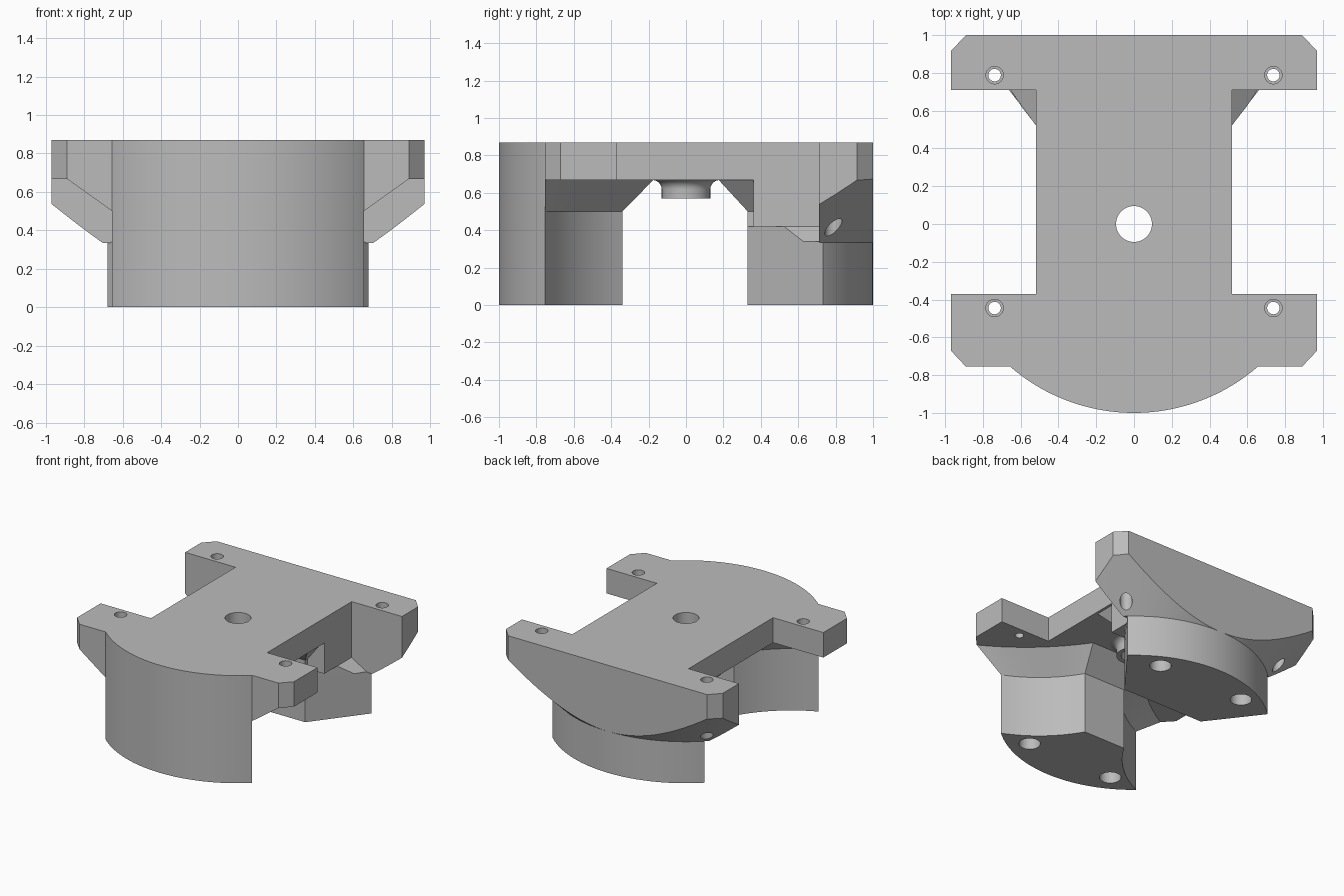
import bpy, bmesh, math
from mathutils import Vector

old = bpy.data.objects.get("Cube")
if old:
    bpy.data.objects.remove(old, do_unlink=True)

grey = bpy.data.materials.new("plain_grey")
grey.use_nodes = True
grey.diffuse_color = (0.5, 0.5, 0.5, 1)
grey.node_tree.nodes["Principled BSDF"].inputs["Base Color"].default_value = (0.5, 0.5, 0.5, 1)


def finish(name, bm):
    bmesh.ops.remove_doubles(bm, verts=bm.verts, dist=1e-5)
    bmesh.ops.recalc_face_normals(bm, faces=bm.faces)
    mesh = bpy.data.meshes.new(name)
    bm.to_mesh(mesh)
    bm.free()
    mesh.materials.append(grey)
    ob = bpy.data.objects.new(name, mesh)
    bpy.context.collection.objects.link(ob)
    return ob


def loft(name, layers):
    """Solid through stacked outlines: list of (z, points)."""
    bm = bmesh.new()
    rings = [[bm.verts.new((x, y, z)) for x, y in pts] for z, pts in layers]
    n = len(rings[0])
    bm.faces.new(rings[0])
    bm.faces.new(rings[-1])
    for a, b in zip(rings, rings[1:]):
        for i in range(n):
            j = (i + 1) % n
            bm.faces.new((a[i], a[j], b[j], b[i]))
    return finish(name, bm)


def prism(name, pts, z0, z1):
    return loft(name, [(z0, pts), (z1, pts)])


def circle(x, y, r, n=40):
    return [(x + r * math.cos(t * math.tau / n), y + r * math.sin(t * math.tau / n)) for t in range(n)]


def mirrored(half):
    """Close an outline given its +x half."""
    return half + [(-x, y) for x, y in reversed(half)]


def arc(x, y, n=24):
    """Unit-circle points from the centre line to the corner at (x, y)."""
    end = math.atan2(x, abs(y))
    side = math.copysign(1, y)
    return [(math.sin(end * (i + 0.5) / n), side * math.cos(end * (i + 0.5) / n)) for i in range(n)] + [(x, y)]


def hollow(p, q, sag, n=14):
    """Shallow curve from p to q, bowed towards the middle of the leg."""
    p, q = Vector(p), Vector(q)
    d = q - p
    out = Vector((d.y, -d.x)).normalized()
    pts = []
    for i in range(n + 1):
        t = i / n
        c = p + d * t - out * sag * 4 * t * (1 - t)
        pts.append((c.x, c.y))
    return pts


def boolean(ob, cutter, operation="DIFFERENCE"):
    mod = ob.modifiers.new("cut", "BOOLEAN")
    mod.operation, mod.solver, mod.object = operation, "EXACT", cutter
    bpy.context.view_layer.objects.active = ob
    bpy.ops.object.modifier_apply(modifier=mod.name)


def drill(ob, x, y, r, z0, z1):
    bit = prism("drill_bit", circle(x, y, r), z0, z1)
    boolean(ob, bit)
    bpy.data.objects.remove(bit, do_unlink=True)


TOP, UNDER = 0.87, 0.668
parts = []

# Top plate with waist and bowed front
plate_half = arc(0.655, -0.755) + [(0.89, -0.755), (0.97, -0.67), (0.97, -0.37), (0.52, -0.37), (0.52, 0.72)]
plate = prism("top_plate", mirrored(plate_half), UNDER, TOP)
parts.append(plate)

# Front leg, flaring out under the plate
front_arc = arc(0.655, -0.755)
low = mirrored(front_arc + hollow((0.19, -0.34), (0.655, -0.755), -0.05)[::-1])
high = mirrored(front_arc + hollow((0.25, -0.175), (0.89, -0.755), -0.05)[::-1])
front_leg = loft("front_leg", [(0, low), (0.5, low), (UNDER, high)])
parts.append(front_leg)

# Rear leg
rear_leg = prism("rear_leg", mirrored(arc(0.68, 0.733) + [(0.37, 0.33)]), 0, 0.34)
parts.append(rear_leg)

# Rear neck with sloping ledges and a flared front
parts.append(loft("rear_ledge", [
    (0.34, mirrored([(0.37, 0.33), (0.6, 0.627), (0.66, 0.72)])),
    (0.42, mirrored([(0.37, 0.33), (0.52, 0.524), (0.52, 0.72)]))]))
parts.append(prism("rear_neck", mirrored([(0.52, 0.36), (0.52, 0.72)]), 0.42, UNDER))
foot = mirrored([(0.37, 0.33), (0.37, 0.6)])
parts.append(loft("rear_flare", [(0.42, foot), (0.5, foot), (UNDER, mirrored([(0.5, 0.175), (0.5, 0.6)]))]))

# Rear wing, trimmed below by a cone
wing = prism("rear_wing", mirrored([(0.97, 0.71), (0.97, 0.915), (0.89, 1.0)]), 0.2, TOP)
cone = loft("wing_cone", [(0.335, circle(0, 0, 1.0, 128)), (0.935, circle(0, 0, 1.6, 128))])
boolean(wing, cone, "INTERSECT")
bpy.data.objects.remove(cone, do_unlink=True)
parts.append(wing)

# Centre boss with a filleted root
boss_layers = [(0.57, circle(0, 0, 0.13))]
for i in range(9):
    a = i / 8 * math.pi / 2
    boss_layers.append((0.618 + 0.05 * math.sin(a), circle(0, 0, 0.18 - 0.05 * math.cos(a))))
boss = loft("centre_boss", boss_layers)
parts.append(boss)

# Centre bore
for ob in (plate, boss):
    drill(ob, 0, 0, 0.095, 0.4, 1)

# Bolt holes in wings and sockets in leg bottoms
for side in (-1, 1):
    for ob, y in ((plate, -0.445), (wing, 0.788)):
        x = side * 0.738
        drill(ob, x, y, 0.033, 0.1, 1)
        drill(ob, x, y, 0.046, 0.82, 1)
    drill(wing, side * 0.738, 0.788, 0.046, 0.1, 0.6)
    drill(front_leg, side * 0.39, -0.74, 0.08, -0.1, 0.3)
    drill(rear_leg, side * 0.39, 0.77, 0.08, -0.1, 0.25)

# Smooth curved walls, sharp edges kept
for ob in parts:
    bpy.ops.object.select_all(action="DESELECT")
    ob.select_set(True)
    bpy.context.view_layer.objects.active = ob
    bpy.ops.object.shade_smooth_by_angle(angle=math.radians(25))
